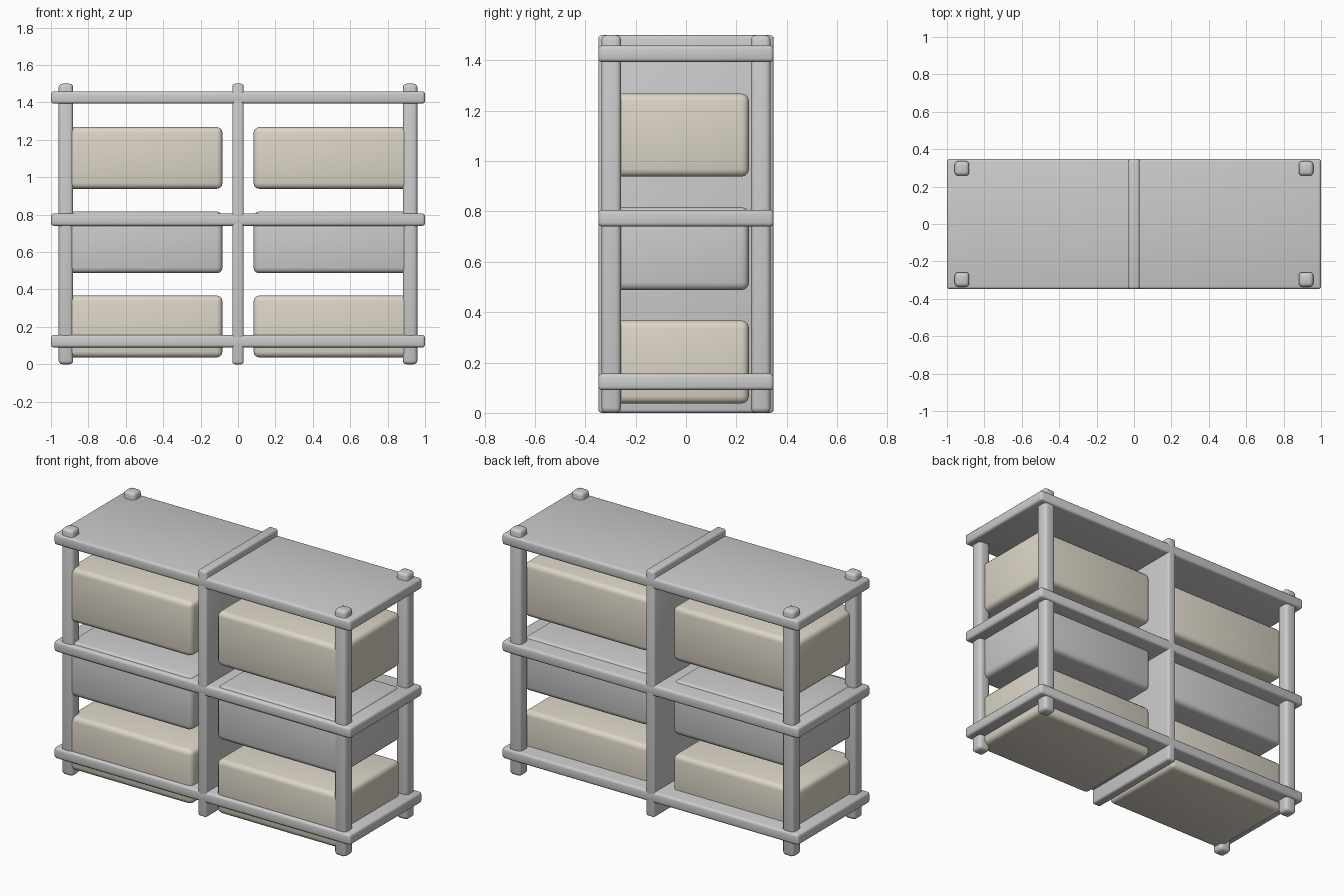
import bpy

if "Cube" in bpy.data.objects:
    bpy.data.objects.remove(bpy.data.objects["Cube"])

def block(name, lo, hi, radius, mat=None):
    """Rounded box spanning the two corners lo and hi."""
    bpy.ops.mesh.primitive_cube_add(size=1, location=[(a + b) / 2 for a, b in zip(lo, hi)])
    ob = bpy.context.object
    ob.name = name
    ob.scale = [b - a for a, b in zip(lo, hi)]
    bpy.ops.object.transform_apply(location=False, rotation=False, scale=True)
    bev = ob.modifiers.new("round_edges", 'BEVEL')
    bev.width = radius
    bev.segments = 3
    bpy.ops.object.modifier_apply(modifier=bev.name)
    bpy.ops.object.shade_smooth_by_angle()
    if mat:
        ob.data.materials.append(mat)
    return ob

beige = bpy.data.materials.new("beige")
beige.diffuse_color = (0.72, 0.67, 0.57, 1)
beige.use_nodes = True
beige.node_tree.nodes["Principled BSDF"].inputs["Base Color"].default_value = beige.diffuse_color

# Three shelf boards
for label, z in (("lower", 0.123), ("middle", 0.773), ("upper", 1.426)):
    block(label + "_shelf", (-1, -0.348, z - 0.033), (1, 0.348, z + 0.033), 0.015)

# Full-height centre divider
block("centre_divider", (-0.03, -0.348, 0), (0.03, 0.348, 1.5), 0.014)

# Four corner posts
for sx, xn in ((-1, "left"), (1, "right")):
    for sy, yn in ((-1, "front"), (1, "back")):
        x, y = sx * 0.92, sy * 0.297
        block(f"{yn}_{xn}_post", (x - 0.039, y - 0.039, 0), (x + 0.039, y + 0.039, 1.5), 0.02)

# Storage bins: three rows on each side, the middle row grey
for label, z, mat in (("lower", 0.037, beige), ("middle", 0.487, None), ("upper", 0.938, beige)):
    for sx, xn in ((-1, "left"), (1, "right")):
        x = sx * 0.503
        block(f"{label}_{xn}_bin", (x - 0.42, -0.33, z), (x + 0.42, 0.25, z + 0.33), 0.03, mat)
